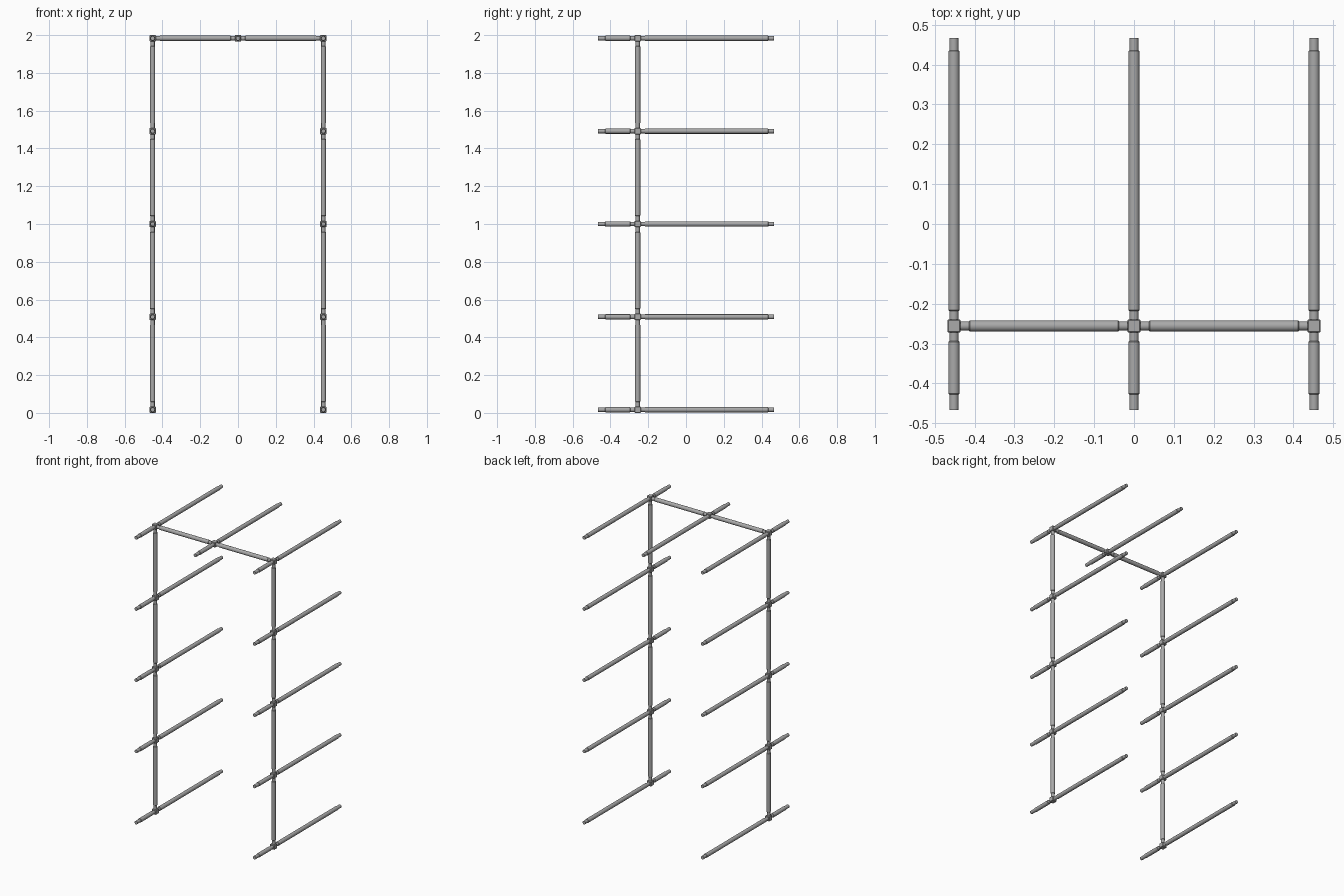
import bpy
import bmesh
from mathutils import Vector

cube = bpy.data.objects.get("Cube")
if cube:
    bpy.data.objects.remove(cube, do_unlink=True)

steel = bpy.data.materials.new("grey_steel")
steel.use_nodes = True
steel_colour = (0.4, 0.4, 0.4, 1)
steel.diffuse_color = steel_colour
steel.node_tree.nodes["Principled BSDF"].inputs["Base Color"].default_value = steel_colour

SIDES = 20
THICK, THIN, HUB = 0.0139, 0.0114, 0.0167
CHAMFER = 0.002
GAP = 0.038
X, Y, HALF_DEPTH = 0.452, -0.256, 0.467
LEVELS = [HUB + i * (1 - HUB) / 2 for i in range(5)]


def finish(bm, name):
    bmesh.ops.recalc_face_normals(bm, faces=bm.faces)
    mesh = bpy.data.meshes.new(name)
    bm.to_mesh(mesh)
    bm.free()
    mesh.materials.append(steel)
    obj = bpy.data.objects.new(name, mesh)
    bpy.context.collection.objects.link(obj)
    return obj


def smooth(obj):
    bpy.ops.object.select_all(action="DESELECT")
    obj.select_set(True)
    bpy.context.view_layer.objects.active = obj
    bpy.ops.object.shade_smooth_by_angle(angle=0.6)


def rod(name, start, end, first_gap, last_gap):
    """Thick tube with a thin spigot at each end, turned from a profile."""
    start, end = Vector(start), Vector(end)
    length = (end - start).length
    a, b = first_gap, length - last_gap
    profile = [(0, 0), (THIN, 0), (THIN, a), (THICK - CHAMFER, a),
               (THICK, a + CHAMFER), (THICK, b - CHAMFER),
               (THICK - CHAMFER, b), (THIN, b), (THIN, length), (0, length)]
    bm = bmesh.new()
    verts = [bm.verts.new((r, 0, h)) for r, h in profile]
    edges = [bm.edges.new(pair) for pair in zip(verts, verts[1:])]
    bmesh.ops.spin(bm, geom=verts + edges, cent=(0, 0, 0), axis=(0, 0, 1),
                   angle=6.283185307, steps=SIDES, use_duplicate=False)
    bmesh.ops.remove_doubles(bm, verts=bm.verts, dist=0.00005)
    obj = finish(bm, name)
    obj.location = start
    obj.rotation_mode = "QUATERNION"
    obj.rotation_quaternion = (end - start).to_track_quat("Z", "Y")
    smooth(obj)


def joint(name, x, z):
    """Connector block with one short and one long arm."""
    bm = bmesh.new()
    bmesh.ops.create_cube(bm, size=2 * HUB)
    bmesh.ops.bevel(bm, geom=bm.edges[:], offset=0.0025, segments=1, affect="EDGES")
    finish(bm, name + "_joint").location = (x, Y, z)
    rod(name + "_front_arm", (x, Y, z), (x, -HALF_DEPTH, z), GAP, 0.039)
    rod(name + "_back_arm", (x, Y, z), (x, HALF_DEPTH, z), GAP, 0.031)


# Side uprights with arms at every level, and the top rail halves
for side, x in (("right", -X), ("left", X)):
    for i, z in enumerate(LEVELS):
        joint(f"{side}_level_{i}", x, z)
        if i:
            rod(f"{side}_upright_{i}", (x, Y, LEVELS[i - 1]), (x, Y, z), 0.042, 0.042)
    rod(f"{side}_top_rail", (0, Y, LEVELS[-1]), (x, Y, LEVELS[-1]), GAP, GAP)

# Middle joint of the top rail
joint("top_middle", 0, LEVELS[-1])
